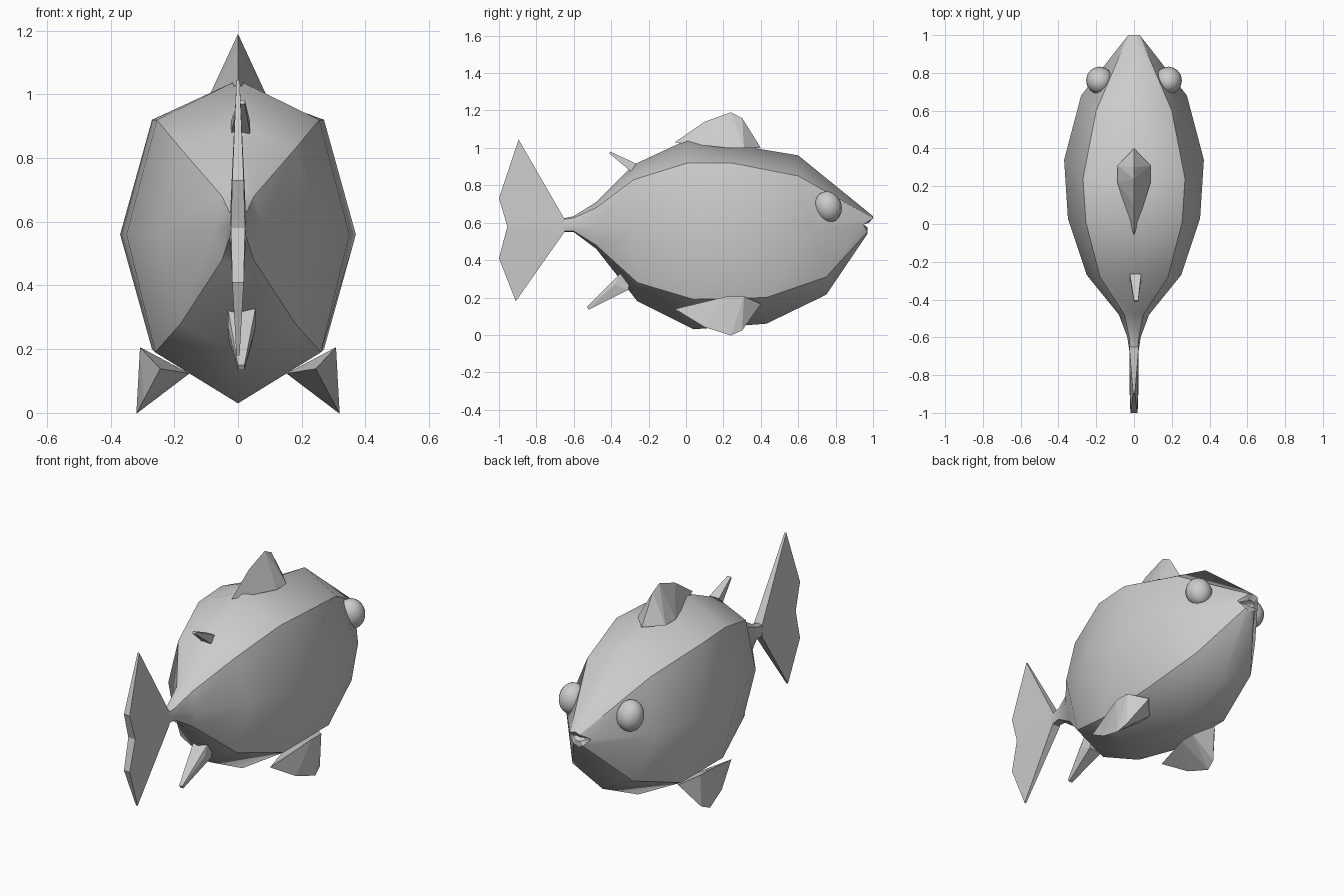
import bpy, bmesh, math
from mathutils import Matrix, Vector

cube = bpy.data.objects.get("Cube")
if cube:
    bpy.data.objects.remove(cube)

grey = bpy.data.materials.new("plain_grey")
grey.use_nodes = True
COLOUR = (0.6, 0.6, 0.6, 1)
grey.diffuse_color = COLOUR
grey.node_tree.nodes["Principled BSDF"].inputs["Base Color"].default_value = COLOUR


def add_object(name, bm):
    bmesh.ops.recalc_face_normals(bm, faces=bm.faces)
    mesh = bpy.data.meshes.new(name)
    bm.to_mesh(mesh)
    bm.free()
    mesh.materials.append(grey)
    obj = bpy.data.objects.new(name, mesh)
    bpy.context.collection.objects.link(obj)
    return obj


def hull(name, points, matrix=Matrix()):
    bm = bmesh.new()
    for p in points:
        bm.verts.new(matrix @ Vector(p))
    result = bmesh.ops.convex_hull(bm, input=bm.verts)
    loose = [v for v in result["geom_interior"] if v.is_valid]
    bmesh.ops.delete(bm, geom=loose, context="VERTS")
    return add_object(name, bm)


# Body: eight-sided rings, each (y top, mid, low), (z top to bottom), (half widths)
RINGS = [
    ((0.98, 0.94, 0.97), (0.605, 0.6, 0.59, 0.575, 0.57), (0.02, 0.055, 0.02)),
    ((1.0, 0.95, 0.97), (0.635, 0.625, 0.59, 0.55, 0.54), (0.03, 0.07, 0.03)),
    ((0.6, 0.68, 0.75), (0.96, 0.85, 0.57, 0.31, 0.215), (0.2, 0.28, 0.19)),
    ((0.24, 0.34, 0.43), (1.02, 0.92, 0.56, 0.2, 0.06), (0.27, 0.37, 0.27)),
    ((0.01, 0.03, 0.04), (1.045, 0.92, 0.56, 0.19, 0.03), (0.255, 0.35, 0.26)),
    ((-0.28, -0.27, -0.26), (0.91, 0.83, 0.57, 0.28, 0.18), (0.18, 0.25, 0.18)),
    ((-0.48, -0.48, -0.48), (0.71, 0.68, 0.58, 0.48, 0.46), (0.05, 0.08, 0.05)),
    ((-0.6, -0.6, -0.6), (0.635, 0.625, 0.585, 0.555, 0.55), (0.025, 0.035, 0.025)),
    ((-0.67, -0.67, -0.67), (0.62, 0.615, 0.585, 0.555, 0.55), (0.02, 0.025, 0.02)),
]
bm = bmesh.new()
rings = []
for (yt, ym, yl), z, w in RINGS:
    half = list(zip((0, *w, 0), (yt, yt, ym, yl, yl), z))
    loop = half + [(-x, y, h) for x, y, h in half[3:0:-1]]
    rings.append([bm.verts.new(p) for p in loop])
for a, b in zip(rings, rings[1:]):
    for i in range(8):
        j = (i + 1) % 8
        bm.faces.new((a[i], a[j], b[j], b[i]))
throat = bm.verts.new((0, 0.9, 0.59))
for i in range(8):
    bm.faces.new((rings[0][i], rings[0][(i + 1) % 8], throat))
bm.faces.new(rings[-1])
for f in bm.faces:
    f.smooth = True
# Crisp shoulder and belly ridges, and crisp lips
for a, b in zip(rings, rings[1:]):
    for i in (1, 3, 5, 7):
        bm.edges.get((a[i], b[i])).smooth = False
for ring in (rings[0], rings[1], rings[-1]):
    for i in range(8):
        bm.edges.get((ring[i], ring[(i + 1) % 8])).smooth = False
add_object("body", bm)

# Tail fin: outline in y, z with half thickness
TAIL = [(-0.65, 0.62, 0.025), (-0.895, 1.045, 0.005), (-1.0, 0.73, 0.018),
        (-0.955, 0.58, 0.022), (-1.0, 0.41, 0.018), (-0.91, 0.18, 0.005), (-0.65, 0.55, 0.025)]
bm = bmesh.new()
sides = [[bm.verts.new((s * t, y, z)) for y, z, t in TAIL] for s in (1, -1)]
for side in sides:
    for corners in ((0, 1, 2, 3), (0, 3, 6), (3, 4, 5, 6)):
        bm.faces.new([side[i] for i in corners])
for i in range(7):
    j = (i + 1) % 7
    bm.faces.new((sides[0][i], sides[0][j], sides[1][j], sides[1][i]))
add_object("tail_fin", bm)

# Dorsal fin, and the same shape turned downwards for the paired belly fins
FIN = [(0, -0.06, 0.03), (0, 0.1, 0.14), (0, 0.24, 0.19), (0, 0.3, 0.16), (0, 0.4, 0)]
FIN += [(s * 0.088, y, 0) for s in (1, -1) for y in (0.22, 0.31)]
hull("dorsal_fin", FIN, Matrix.Translation((0, 0, 1.0)))
for name, s in (("left", 1), ("right", -1)):
    turn = Matrix.Rotation(s * math.radians(152), 4, "Y")
    hull(name + "_belly_fin", FIN, Matrix.Translation((s * 0.23, 0, 0.165)) @ turn)

# Small swept-back fins above and below the tail root
hull("upper_small_fin", [(x, y, z) for y, z, xs in (
    (-0.265, 0.915, (-0.022, 0.038)), (-0.295, 0.875, (-0.022, 0.038)),
    (-0.405, 0.98, (0, 0.022)), (-0.41, 0.97, (0, 0.022))) for x in xs])
hull("lower_small_fin", [(x, y, z) for y, z, xs in (
    (-0.35, 0.33, (-0.032, 0.055)), (-0.31, 0.24, (-0.032, 0.05)),
    (-0.38, 0.27, (-0.032, 0.055)), (-0.3, 0.28, (-0.032, 0.05)),
    (-0.53, 0.15, (0, 0.02)), (-0.52, 0.135, (0, 0.02))) for x in xs])

# Eyes
for name, s in (("left", 1), ("right", -1)):
    bm = bmesh.new()
    place = Matrix.Translation((s * 0.182, 0.76, 0.685)) @ Matrix.Rotation(0.3, 4, "X")
    bmesh.ops.create_uvsphere(bm, u_segments=16, v_segments=10, radius=1,
                              matrix=place @ Matrix.Diagonal((0.072, 0.072, 0.084, 1)))
    for f in bm.faces:
        f.smooth = True
    add_object(name + "_eye", bm)
